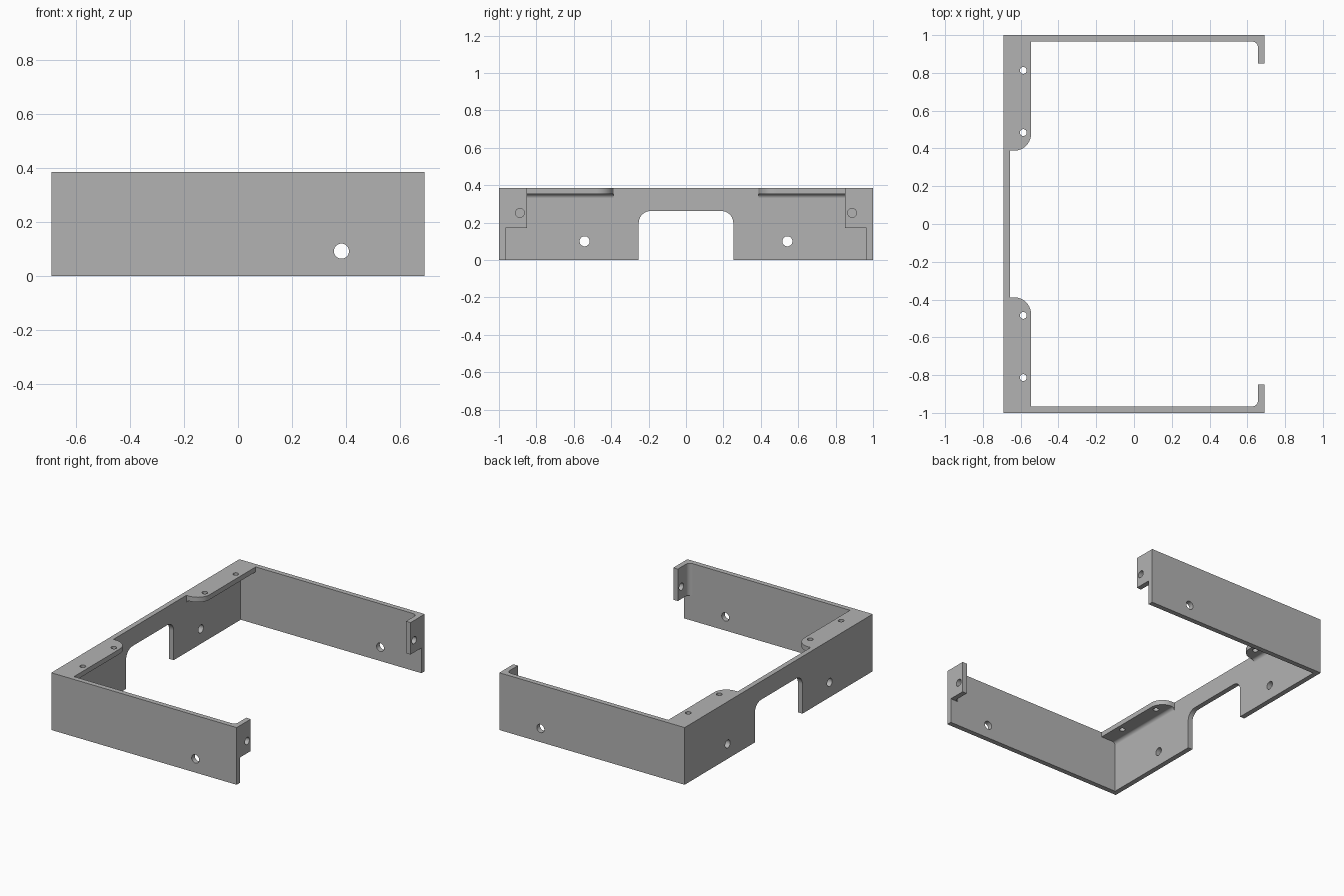
import bpy, bmesh, math
from mathutils import Vector

if "Cube" in bpy.data.objects:
    bpy.data.objects.remove(bpy.data.objects["Cube"])

X, Y, H, T = 0.69, 1.0, 0.385, 0.034     # half sizes, height, wall thickness
XI, YI = X - T, Y - T                    # inner faces of the walls

grey = bpy.data.materials.new("plain_grey")
grey.diffuse_color = (0.45, 0.45, 0.45, 1)
grey.use_nodes = True
grey.node_tree.nodes["Principled BSDF"].inputs["Base Color"].default_value = grey.diffuse_color


def arc(cx, cy, r, a0, a1, n=10):
    return [(cx + r * math.cos(math.radians(a0 + (a1 - a0) * i / n)),
             cy + r * math.sin(math.radians(a0 + (a1 - a0) * i / n)))
            for i in range(n + 1)]


def prism(name, pts, axis, lo, hi):
    """Extrude a 2D outline along an axis: 'x' takes (y, z), 'y' (x, z), 'z' (x, y)."""
    place = {'x': lambda a, b, c: Vector((c, a, b)),
             'y': lambda a, b, c: Vector((a, c, b)),
             'z': lambda a, b, c: Vector((a, b, c))}[axis]
    bm = bmesh.new()
    face = bm.faces.new([bm.verts.new(place(a, b, lo)) for a, b in pts])
    ext = bmesh.ops.extrude_face_region(bm, geom=[face], use_keep_orig=True)
    verts = [g for g in ext['geom'] if isinstance(g, bmesh.types.BMVert)]
    bmesh.ops.translate(bm, verts=verts, vec=place(0, 0, hi - lo))
    bmesh.ops.recalc_face_normals(bm, faces=bm.faces[:])
    me = bpy.data.meshes.new(name)
    bm.to_mesh(me)
    bm.free()
    me.materials.append(grey)
    ob = bpy.data.objects.new(name, me)
    bpy.context.collection.objects.link(ob)
    return ob


def box(name, x0, x1, y0, y1, z0, z1):
    return prism(name, [(x0, y0), (x1, y0), (x1, y1), (x0, y1)], 'z', z0, z1)


def hole(axis, a, b, r, lo, hi):
    return prism("hole_cutter", arc(a, b, r, 0, 360, 32)[:-1], axis, lo, hi)


# Walls and end tabs: plan outline with rounded inner corners at the tabs
half = ([(-XI, YI)] + arc(XI - 0.03, YI - 0.03, 0.03, 90, 0)
        + [(XI, 0.85), (X, 0.85), (X, Y), (-X, Y)])
mirrored = [(x, -y) for x, y in reversed(half)]
frame = prism("frame_bracket", half + mirrored, 'z', 0, H)

adds, cuts = [], []
for s in (1, -1):
    # Top mounting flange with one rounded corner
    r, x1, y0 = 0.09, -0.545, 0.388
    plan = ([(-X + T / 2, Y - T / 2), (-X + T / 2, y0)]
            + arc(x1 - r, y0 + r, r, -90, 0) + [(x1, Y - T / 2)])
    adds.append(prism("flange", [(x, s * y) for x, y in plan], 'z', H - 0.033, H))
    # Fillet under the flange
    f, zb = 0.022, H - 0.033
    prof = ([(-XI - 0.01, zb + 0.01), (-XI - 0.01, zb - f)]
            + arc(-XI + f, zb - f, f, 180, 90) + [(-XI + f, zb + 0.01)])
    lo, hi = sorted((s * (y0 + 0.0005), s * (Y - T / 2)))
    adds.append(prism("flange_fillet", prof, 'y', lo, hi))
    # Clearance below the end tab
    lo, hi = sorted((s * 0.8, s * YI))
    cuts.append(box("tab_cutter", 0.6, 0.8, lo, hi, -0.1, 0.17))
    # Screw holes: flange, end tab, back wall, side wall
    for y in (0.813, 0.484):
        cuts.append(hole('z', -0.586, s * y, 0.018, 0.3, 0.5))
    cuts.append(hole('x', s * 0.888, 0.252, 0.024, 0.6, 0.8))
    cuts.append(hole('x', s * 0.542, 0.1, 0.027, -0.8, -0.6))
    lo, hi = sorted((s * 0.9, s * 1.1))
    cuts.append(hole('y', 0.383, 0.092, 0.028, lo, hi))

# Arched opening in the back wall
w, top, r = 0.253, 0.262, 0.065
cuts.append(prism("opening_cutter", [(-w, -0.1), (w, -0.1)]
                  + arc(w - r, top - r, r, 0, 90)
                  + arc(-w + r, top - r, r, 90, 180), 'x', -0.8, -0.6))

# Join and cut into one solid
bpy.context.view_layer.objects.active = frame
frame.select_set(True)
for tools, op in ((adds, 'UNION'), (cuts, 'DIFFERENCE')):
    for tool in tools:
        mod = frame.modifiers.new("solid", 'BOOLEAN')
        mod.operation, mod.solver, mod.object = op, 'EXACT', tool
        bpy.ops.object.modifier_apply(modifier=mod.name)
        bpy.data.objects.remove(tool)

# Smooth the rounded faces, keep flat faces flat
bpy.ops.object.shade_smooth_by_angle(angle=math.radians(30))
wn = frame.modifiers.new("flat_normals", 'WEIGHTED_NORMAL')
wn.keep_sharp = True
